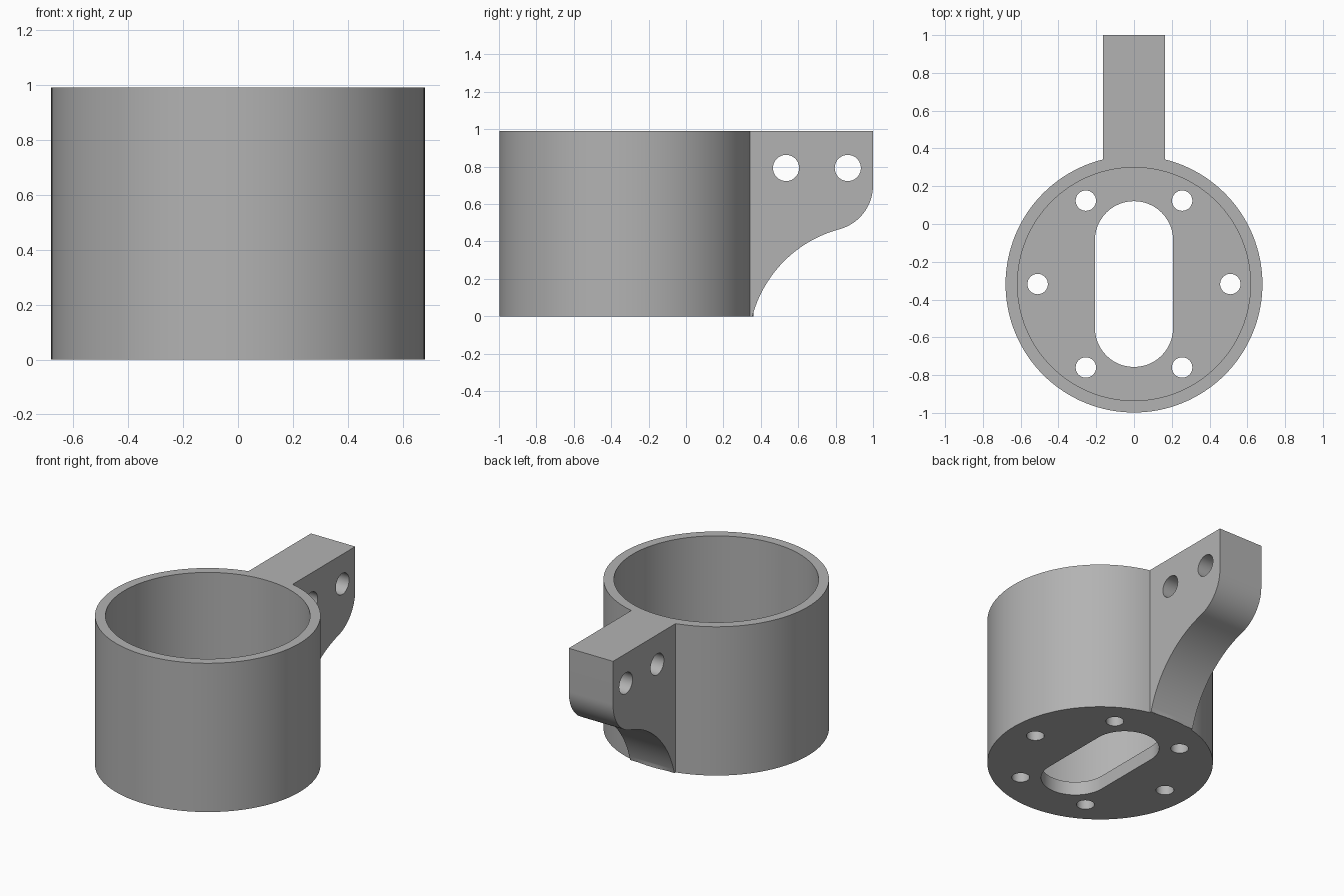
import bpy, bmesh, math
from mathutils import Vector

if "Cube" in bpy.data.objects:
    bpy.data.objects.remove(bpy.data.objects["Cube"])

CY = -0.318            # centre of the cup in y
H = 0.99               # overall height
FLOOR = 0.09           # floor thickness

grey = bpy.data.materials.new("plain_grey")
grey.diffuse_color = (0.45, 0.45, 0.45, 1)
grey.use_nodes = True
grey.node_tree.nodes["Principled BSDF"].inputs["Base Color"].default_value = grey.diffuse_color


def arc(cx, cy, r, a0, a1, n):
    """Points on an arc, angles in degrees, both ends included."""
    return [(cx + r * math.cos(math.radians(a0 + (a1 - a0) * i / n)),
             cy + r * math.sin(math.radians(a0 + (a1 - a0) * i / n)))
            for i in range(n + 1)]


def circle(cx, cy, r, n):
    return arc(cx, cy, r, 0, 360, n)[:-1]


def prism(name, outline, lo, hi, axis="z"):
    """Extrude an outline along z (points are x,y) or along x (points are y,z)."""
    bm = bmesh.new()
    place = (lambda p: (p[0], p[1], lo)) if axis == "z" else (lambda p: (lo, p[0], p[1]))
    face = bm.faces.new([bm.verts.new(place(p)) for p in outline])
    step = Vector((0, 0, hi - lo)) if axis == "z" else Vector((hi - lo, 0, 0))
    ext = bmesh.ops.extrude_face_region(bm, geom=[face])
    bmesh.ops.translate(bm, vec=step,
                        verts=[g for g in ext["geom"] if isinstance(g, bmesh.types.BMVert)])
    bmesh.ops.recalc_face_normals(bm, faces=bm.faces)
    me = bpy.data.meshes.new(name)
    bm.to_mesh(me)
    bm.free()
    me.materials.append(grey)
    ob = bpy.data.objects.new(name, me)
    bpy.context.collection.objects.link(ob)
    return ob


def combine(target, other, operation):
    """Apply a boolean and remove the helper."""
    mod = target.modifiers.new("bool", "BOOLEAN")
    mod.operation, mod.object, mod.solver = operation, other, "EXACT"
    bpy.context.view_layer.objects.active = target
    bpy.ops.object.modifier_apply(modifier=mod.name)
    bpy.data.objects.remove(other, do_unlink=True)


# Cup body
cup = prism("cup_with_bracket", circle(0, CY, 0.68, 128), 0, H)

# Bracket arm: rounded lower corner running into a concave underside
end = math.degrees(math.atan2(0.170, 0.355 - 0.990))
profile = [(0.25, 0), (0.25, H), (1.0, H)]
profile += arc(0.757, 0.70, 0.243, 0, -75, 16)
profile += arc(0.990, -0.170, 0.6577, 105, end, 24)[1:]
combine(cup, prism("arm", profile, -0.163, 0.163, "x"), "UNION")

# Cup hollow
combine(cup, prism("hollow", circle(0, CY, 0.617, 128), FLOOR, H + 0.2), "DIFFERENCE")

# Floor slot
R, HALF = 0.207, 0.232
slot = arc(0, CY + HALF, R, 0, 180, 24) + arc(0, CY - HALF, R, 180, 360, 24)
combine(cup, prism("slot", slot, -0.1, FLOOR + 0.1), "DIFFERENCE")

# Ring of six floor holes
for x, y in circle(0, CY, 0.51, 6):
    combine(cup, prism("floor_hole", circle(x, y, 0.054, 32), -0.1, FLOOR + 0.1), "DIFFERENCE")

# Two cross holes through the arm
for y in (0.535, 0.865):
    combine(cup, prism("arm_hole", circle(y, 0.793, 0.07, 40), -0.3, 0.3, "x"), "DIFFERENCE")

# Smooth curved walls, crisp edges
bpy.ops.object.select_all(action="DESELECT")
cup.select_set(True)
bpy.context.view_layer.objects.active = cup
bpy.ops.object.shade_smooth_by_angle(angle=math.radians(30))
